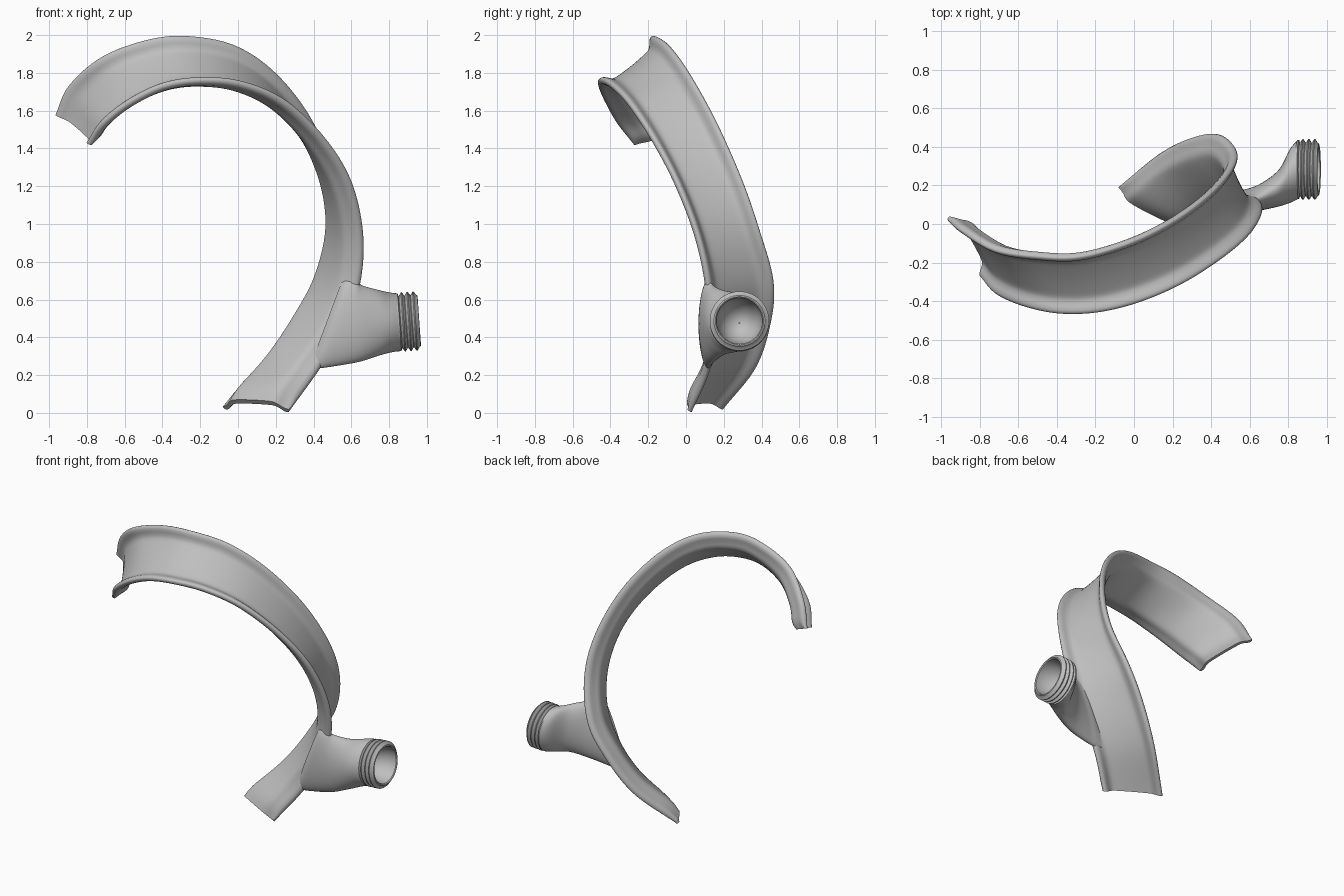
import bpy, bmesh, math
from mathutils import Vector

if "Cube" in bpy.data.objects:
    bpy.data.objects.remove(bpy.data.objects["Cube"], do_unlink=True)

grey = bpy.data.materials.new("plain grey")
grey.use_nodes = True
colour = (0.52, 0.52, 0.52, 1)
grey.diffuse_color = colour
grey.node_tree.nodes["Principled BSDF"].inputs["Base Color"].default_value = colour


def smooth_path(points, steps):
    """Catmull-Rom samples through vectors of any length."""
    pts = [Vector(p) for p in points]
    pts = [2 * pts[0] - pts[1]] + pts + [2 * pts[-1] - pts[-2]]
    out = []
    for i in range(1, len(pts) - 2):
        a, b, c, d = pts[i - 1:i + 3]
        for s in range(steps):
            t = s / steps
            out.append(0.5 * (2 * b + (c - a) * t + (2 * a - 5 * b + 4 * c - d) * t ** 2
                              + (3 * b - a - 3 * c + d) * t ** 3))
    return out + [pts[-2]]


def skin(name, rings, capped=(), angle=40):
    """Join closed rings of points; cap the rings whose indices are given."""
    bm = bmesh.new()
    grid = [[bm.verts.new(p) for p in ring] for ring in rings]
    n = len(grid[0])
    for r, s in zip(grid, grid[1:]):
        for j in range(n):
            k = (j + 1) % n
            bm.faces.new((r[j], r[k], s[k], s[j]))
    for end in capped:
        bm.faces.new(grid[end])
    bmesh.ops.recalc_face_normals(bm, faces=bm.faces)
    mesh = bpy.data.meshes.new(name)
    bm.to_mesh(mesh)
    bm.free()
    mesh.materials.append(grey)
    ob = bpy.data.objects.new(name, mesh)
    bpy.context.collection.objects.link(ob)
    bpy.ops.object.select_all(action='DESELECT')
    ob.select_set(True)
    bpy.context.view_layer.objects.active = ob
    bpy.ops.object.shade_smooth_by_angle(angle=math.radians(angle))
    return ob


# Curved band: matching points on its back and front rims
back_rim = [(-.97, .03, 1.58), (-.9, -.03, 1.735), (-.73, -.13, 1.885), (-.5, -.165, 1.975),
            (-.28, -.165, 2), (-.02, -.09, 1.95), (.2, .02, 1.8), (.39, .16, 1.55),
            (.505, .295, 1.25), (.525, .39, .98), (.445, .468, .7), (.315, .455, .48),
            (.145, .375, .24), (-.075, .2, .02)]
front_rim = [(-.79, -.28, 1.42), (-.71, -.37, 1.535), (-.56, -.435, 1.65),
             (-.38, -.47, 1.735), (-.18, -.462, 1.762), (.03, -.41, 1.742),
             (.25, -.315, 1.65), (.455, -.185, 1.46), (.6, -.06, 1.23), (.665, .05, .95),
             (.65, .112, .68), (.565, .126, .43), (.43, .107, .22), (.275, .02, .005)]
backs = smooth_path(back_rim, 8)
fronts = smooth_path(front_rim, 8)

# Channel section: place across the band, depth towards the centre, wall
half = [(0, .011, .014), (.02, 0, .04), (.06, 0, .055), (.1, .012, .058),
        (.14, .03, .056), (.2, .045, .054), (.32, .05, .055), (.5, .052, .055)]
section = smooth_path(half + [(1 - t, d, w) for t, d, w in reversed(half[:-1])], 3)
centre = Vector((-.1, 0, .9))
last = len(backs) - 1
rings = []
for i, (b, f) in enumerate(zip(backs, fronts)):
    lo, hi = max(i - 1, 0), min(i + 1, last)
    along = backs[hi] + fronts[hi] - backs[lo] - fronts[lo]
    inward = along.cross(f - b).normalized()
    if inward.dot(centre - (b + f) / 2) < 0:
        inward.negate()
    # the wall is rounded off at both ends
    thin = 1 - .45 * max(0, 1 - min(i, last - i) / 3) ** 2
    outer = [b.lerp(f, t) + inward * d for t, d, w in section]
    inner = [p + inward * s[2] * thin for p, s in zip(outer, section)]
    rings.append(outer + inner[::-1])
skin("curved_band", rings, capped=(0, -1))

# Spout: each station is centre x, y, z, lean in x, half height, half width
SIDES = 48
turns = [2 * math.pi * k / SIDES for k in range(SIDES)]
stations = [(.465, .128, .47, .085, .228, .03), (.5, .12, .47, .08, .234, .047),
            (.56, .12, .47, .07, .226, .054), (.65, .138, .472, .01, .202, .068),
            (.75, .186, .478, -.005, .172, .095), (.81, .25, .48, -.01, .158, .14),
            (.85, .283, .48, -.011, .153, .153)]
skin("spout", [[(x + lean * math.sin(a), y + wide * math.cos(a), z + tall * math.sin(a))
                for a in turns]
               for x, y, z, lean, tall, wide in smooth_path(stations, 6)], capped=(0,))

# Threaded neck with an open, rounded bore
profile = [(0, .153), (.008, .153), (.012, .14)]
for i in range(3):
    x = .014 + i * .031
    profile += [(x, .138), (x + .012, .157), (x + .017, .157), (x + .029, .138)]
profile += [(.111, .135), (.113, .128), (.108, .122)]
profile += [(.107 - .17 * math.sin(a), .002 + .12 * math.cos(a))
            for a in (math.pi / 2 * k / 12 for k in range(13))]
neck = skin("threaded_neck", [[(x, r * math.cos(a), r * math.sin(a)) for a in turns]
                              for x, r in profile], angle=35)
neck.location = (.847, .283, .48)
neck.rotation_euler.y = -math.radians(4)
